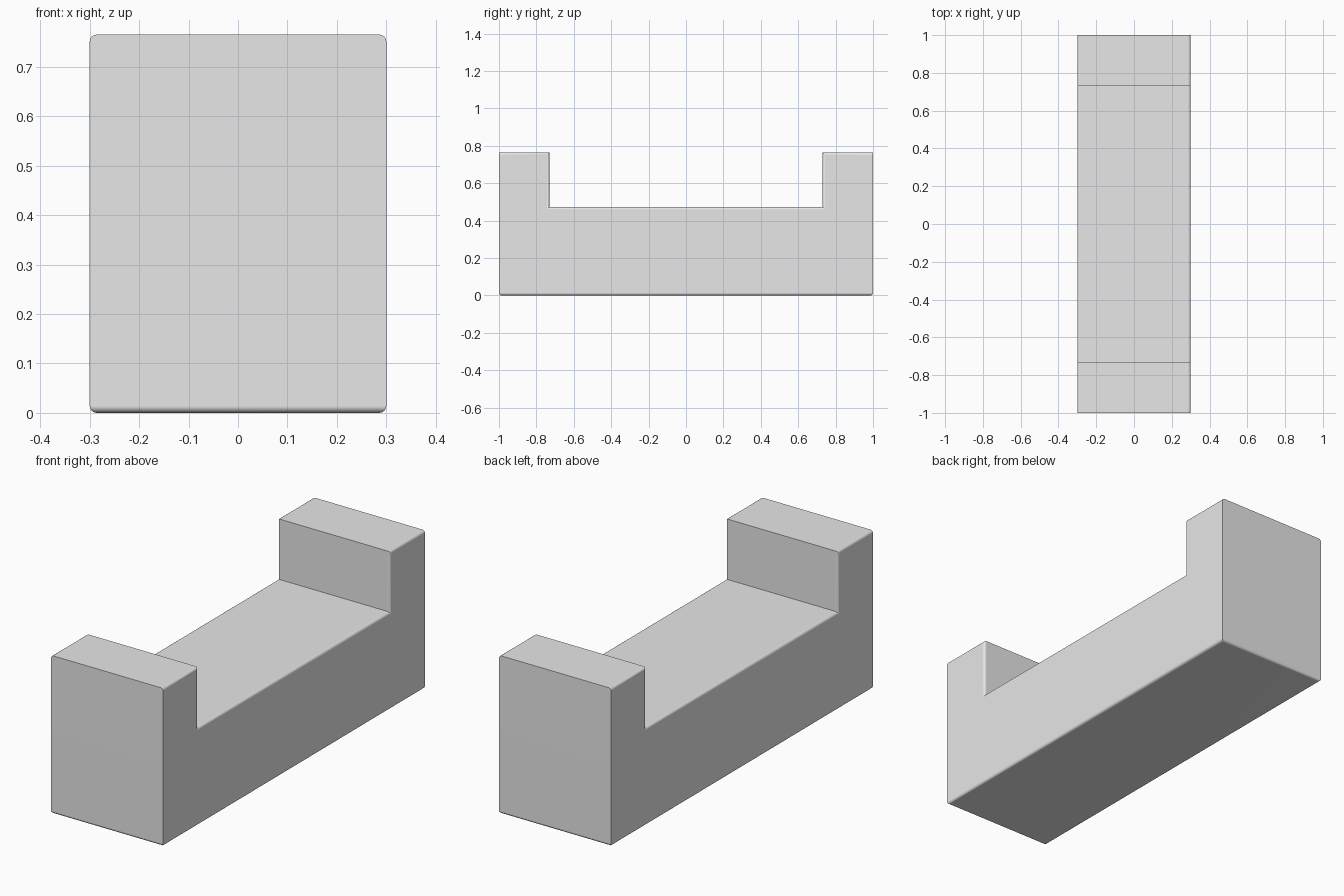
import bpy, bmesh

# Remove the default cube
cube = bpy.data.objects.get("Cube")
if cube:
    bpy.data.objects.remove(cube, do_unlink=True)

HALF_W, HALF_L = 0.3, 1.0
INNER, SEAT, TOP = 0.73, 0.473, 0.765
BEVEL = 0.014

# Material
grey = bpy.data.materials.new("light grey")
grey.use_nodes = True
color = (0.8, 0.8, 0.8, 1)
grey.diffuse_color = color
bsdf = next(n for n in grey.node_tree.nodes if n.type == "BSDF_PRINCIPLED")
bsdf.inputs["Base Color"].default_value = color

# U-shaped side profile extruded across the width
half = [(HALF_L, 0), (HALF_L, TOP), (INNER, TOP), (INNER, SEAT)]
profile = half + [(-y, z) for y, z in reversed(half)]
bm = bmesh.new()
face = bm.faces.new([bm.verts.new((-HALF_W, y, z)) for y, z in profile])
new = bmesh.ops.extrude_face_region(bm, geom=[face])["geom"]
bmesh.ops.translate(bm, vec=(2 * HALF_W, 0, 0),
                    verts=[v for v in new if isinstance(v, bmesh.types.BMVert)])
bmesh.ops.recalc_face_normals(bm, faces=bm.faces)


# Rounded edges: bottom rim and the side outlines, with crisp outer uprights
def is_rounded(edge):
    a, b = (v.co for v in edge.verts)
    bottom = max(a.z, b.z) < 0.001
    along_side = abs(a.x - b.x) < 0.001
    outer_upright = abs(a.y - b.y) < 0.001 and abs(a.y) > HALF_L - 0.001
    return bottom or (along_side and not outer_upright)


bmesh.ops.bevel(bm, geom=[e for e in bm.edges if is_rounded(e)], offset=BEVEL,
                offset_type="OFFSET", segments=4, profile=0.5, affect="EDGES",
                clamp_overlap=True)

mesh = bpy.data.meshes.new("bench_block")
bm.to_mesh(mesh)
bm.free()
mesh.materials.append(grey)
block = bpy.data.objects.new("bench_block", mesh)
bpy.context.collection.objects.link(block)

# Smooth rounded edges, flat broad faces
bpy.ops.object.select_all(action="DESELECT")
block.select_set(True)
bpy.context.view_layer.objects.active = block
bpy.ops.object.shade_smooth_by_angle(angle=0.7)
normals = block.modifiers.new("even_normals", "WEIGHTED_NORMAL")
normals.keep_sharp = True
